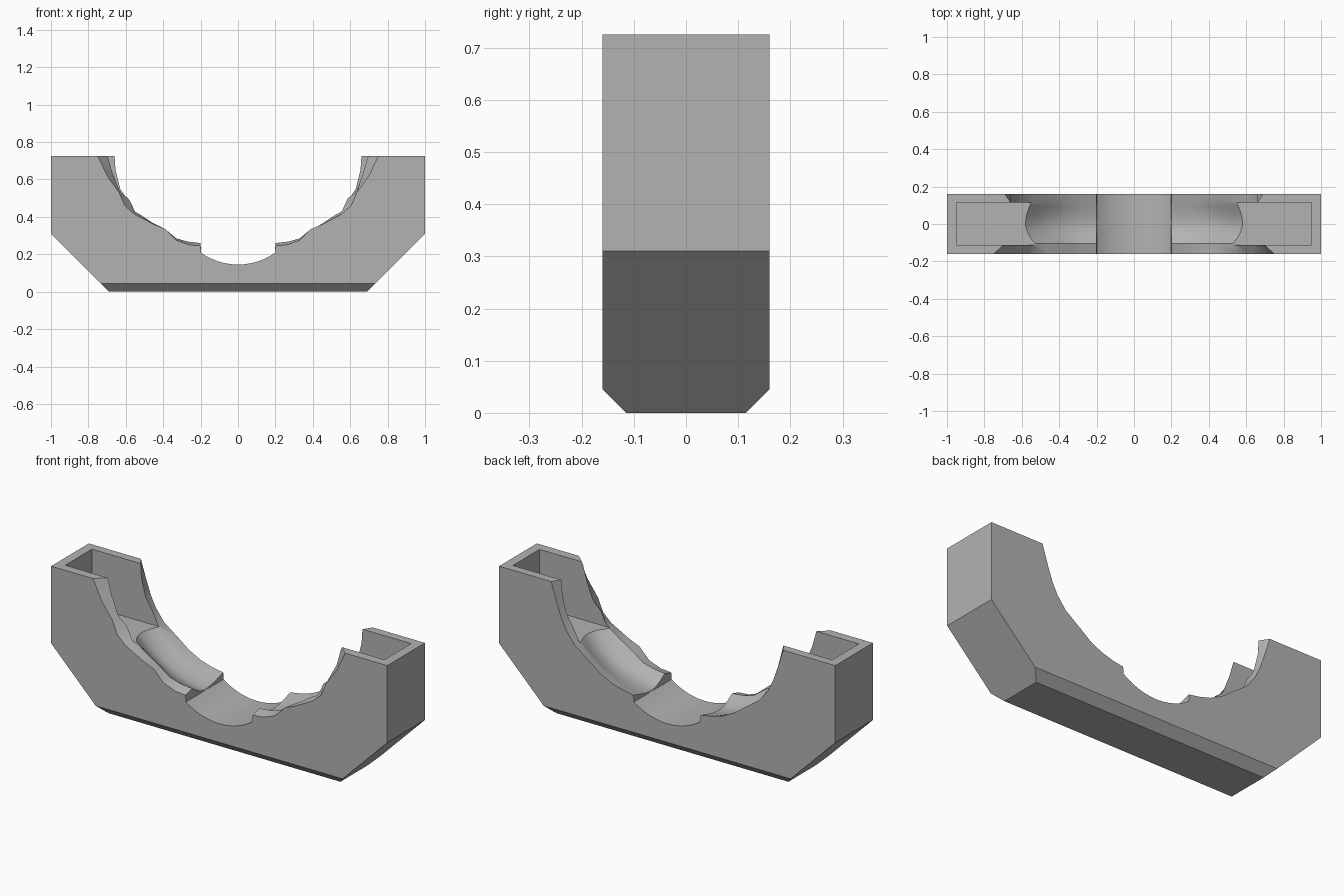
import bpy, bmesh, math
from mathutils import Vector

if "Cube" in bpy.data.objects:
    bpy.data.objects.remove(bpy.data.objects["Cube"])

grey = bpy.data.materials.new("plain grey")
grey.diffuse_color = (0.45, 0.45, 0.45, 1)
grey.use_nodes = True
grey.node_tree.nodes["Principled BSDF"].inputs["Base Color"].default_value = grey.diffuse_color


def new_object(name, bm):
    bmesh.ops.recalc_face_normals(bm, faces=bm.faces[:])
    me = bpy.data.meshes.new(name)
    bm.to_mesh(me)
    bm.free()
    me.materials.append(grey)
    ob = bpy.data.objects.new(name, me)
    bpy.context.collection.objects.link(ob)
    return ob


def loft(sections):
    """Join equal-length closed loops of points and cap the ends."""
    bm = bmesh.new()
    rings = [[bm.verts.new(p) for p in s] for s in sections]
    n = len(rings[0])
    for a, b in zip(rings, rings[1:]):
        for i in range(n):
            j = (i + 1) % n
            bm.faces.new((a[i], a[j], b[j], b[i]))
    bm.faces.new(rings[0])
    bm.faces.new(rings[-1][::-1])
    return bm


# Cradle block: extruded outline with the long bottom edges planed off
outline = [(-1, .725), (-1, .31), (-.69, 0), (.69, 0), (1, .31), (1, .725)]
bm = loft([[(x, y, z) for x, z in outline] for y in (-.16, .16)])
for s in (-1, 1):
    bmesh.ops.bisect_plane(bm, geom=bm.verts[:] + bm.edges[:] + bm.faces[:],
                           plane_co=(0, s * .115, 0), plane_no=Vector((0, s, -1)),
                           clear_outer=True)
    bmesh.ops.holes_fill(bm, edges=[e for e in bm.edges if e.is_boundary])
cradle = new_object("cradle", bm)

# Half profiles (x, z) of the hollow, from the rim down to the central channel
front = [(.75, .725), (.70, .62), (.635, .53), (.605, .46), (.555, .415),
         (.45, .36), (.39, .335), (.33, .275), (.26, .25), (.2, .245)]
crest = [(.69, .725), (.66, .62), (.625, .53), (.58, .495), (.55, .43),
         (.46, .37), (.40, .335), (.33, .285), (.27, .268), (.2, .26)]
middle = [(.70, .725), (.68, .62), (.65, .535), (.62, .475), (.58, .415),
          (.52, .35), (.45, .30), (.37, .26), (.28, .23), (.2, .213)]
shoulder = [(.66, .725), (.655, .65), (.63, .55), (.59, .49), (.555, .42),
            (.48, .36), (.41, .31), (.34, .27), (.27, .245), (.2, .232)]
back = [(.69, .725), (.66, .63), (.63, .545), (.60, .485), (.55, .42),
        (.46, .355), (.40, .31), (.33, .275), (.26, .255), (.2, .245)]


def blend(a, b, t):
    return [tuple(p + (q - p) * t for p, q in zip(u, v)) for u, v in zip(a, b)]


def section(y, half):
    """Full closed cross-section with the round channel at the bottom."""
    arc = [(.198 * math.cos(math.pi * i / 16), 0) for i in range(17)]
    arc = [(x, .485 - math.sqrt(.34 ** 2 - x * x)) for x, _ in arc]
    pts = [(half[0][0], .9)] + half + arc
    pts += [(-x, z) for x, z in reversed(half)] + [(-half[0][0], .9)]
    return [(x, y, z) for x, z in pts]


# Grooved hollow: rounded trough between the front crest and back shoulder
stations = [(-.18, front), (-.16, front), (-.105, crest)]
for i in range(1, 6):
    t = i / 6
    stations.append((-.105 + .11 * t, blend(crest, middle, math.sin(t * math.pi / 2))))
stations.append((.005, middle))
for i in range(1, 6):
    t = i / 6
    stations.append((.005 + .11 * t, blend(middle, shoulder, 1 - math.cos(t * math.pi / 2))))
stations += [(.115, shoulder), (.16, back), (.18, back)]
cutters = [new_object("hollow_cutter", loft([section(y, h) for y, h in stations]))]

# Open rectangular pockets in both arms
for s, side in ((-1, "left"), (1, "right")):
    rect = [(s * .45, -.112), (s * .95, -.112), (s * .95, .115), (s * .45, .115)]
    cutters.append(new_object(side + "_pocket_cutter",
                              loft([[(x, y, z) for x, y in rect] for z in (.415, 1)])))

# Carve the block, then discard the cutters
bpy.context.view_layer.objects.active = cradle
cradle.select_set(True)
for c in cutters:
    mod = cradle.modifiers.new("carve", 'BOOLEAN')
    mod.operation = 'DIFFERENCE'
    mod.solver = 'EXACT'
    mod.object = c
    bpy.ops.object.modifier_apply(modifier=mod.name)
for c in cutters:
    bpy.data.objects.remove(c)
bpy.ops.object.shade_smooth_by_angle(angle=math.radians(28))
